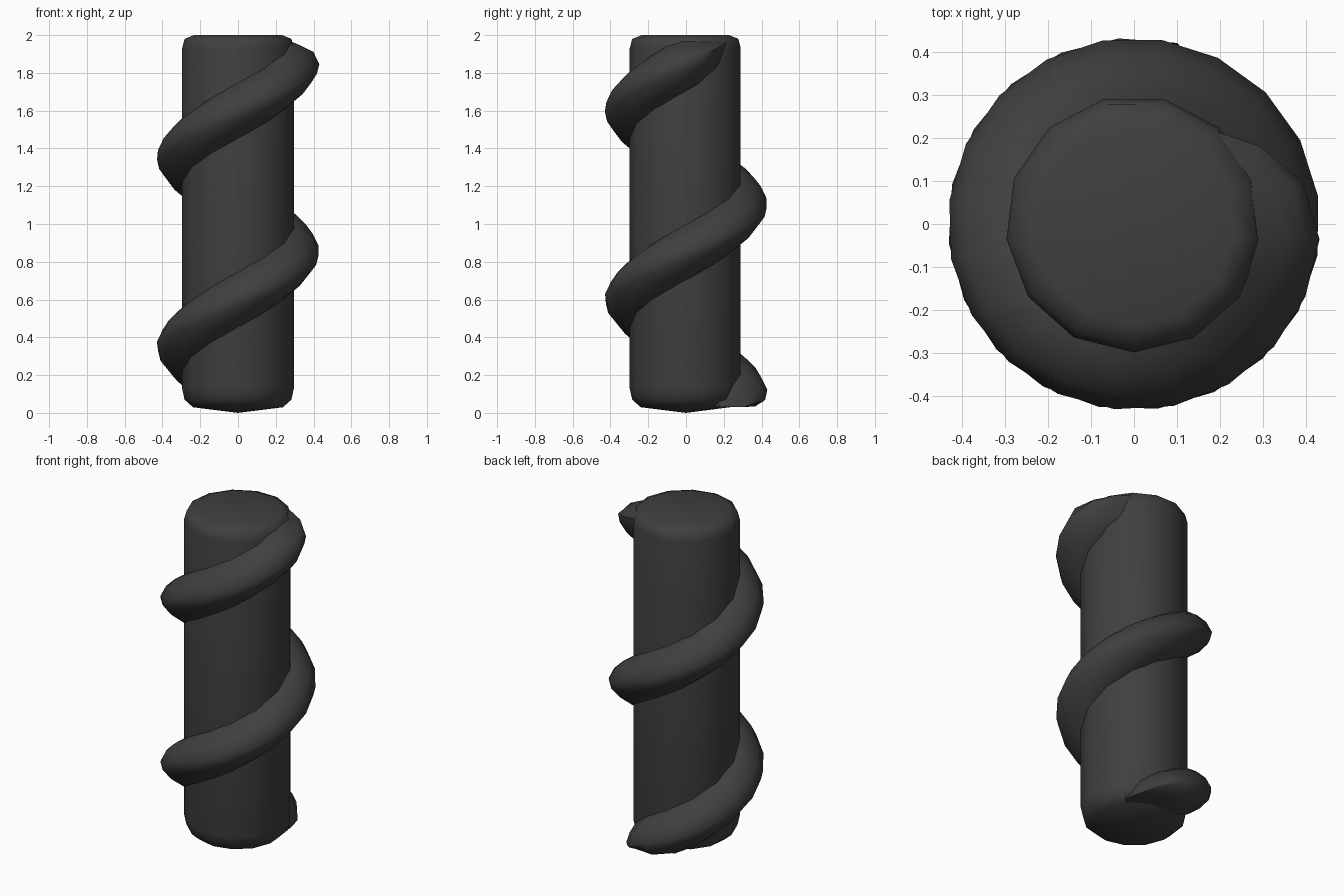
import bpy, bmesh
from math import cos, sin, radians

cube = bpy.data.objects.get("Cube")
if cube:
    bpy.data.objects.remove(cube)

COLOUR = (0.05, 0.05, 0.05, 1)
mat = bpy.data.materials.new("dark_grey")
mat.use_nodes = True
mat.diffuse_color = COLOUR
bsdf = mat.node_tree.nodes["Principled BSDF"]
bsdf.inputs["Base Color"].default_value = COLOUR
bsdf.inputs["Roughness"].default_value = 0.8


def finish(name, bm):
    bmesh.ops.recalc_face_normals(bm, faces=bm.faces)
    mesh = bpy.data.meshes.new(name)
    bm.to_mesh(mesh)
    bm.free()
    mesh.materials.append(mat)
    obj = bpy.data.objects.new(name, mesh)
    bpy.context.collection.objects.link(obj)
    bpy.ops.object.select_all(action='DESELECT')
    obj.select_set(True)
    bpy.context.view_layer.objects.active = obj
    bpy.ops.object.shade_smooth_by_angle(angle=radians(60))
    return obj


def bridge(bm, a, b, closed=True):
    n = len(a)
    for i in range(n if closed else n - 1):
        j = (i + 1) % n
        bm.faces.new((a[i], a[j], b[j], b[i]))


# Shaft: low-sided cylinder with softened rims and a shallow pointed base
SIDES = 13
bm = bmesh.new()
rings = []
for r, z in [(0.24, 0.03), (0.285, 0.07), (0.298, 0.13),
             (0.298, 1.93), (0.285, 1.98), (0.235, 2.0)]:
    rings.append([bm.verts.new((r * cos(a), r * sin(a), z))
                  for a in (radians(76 + 360 * i / SIDES) for i in range(SIDES))])
for low, high in zip(rings, rings[1:]):
    bridge(bm, low, high)
tip = bm.verts.new((0, 0, 0))
for i in range(SIDES):
    bm.faces.new((tip, rings[0][(i + 1) % SIDES], rings[0][i]))
bm.faces.new(rings[-1])
finish("shaft", bm)

# Thread: rounded section swept for two turns, fading out at both ends
SECTION = [(0.22, -0.16), (0.30, -0.145), (0.37, -0.10), (0.42, -0.04),
           (0.432, 0.01), (0.40, 0.075), (0.35, 0.12), (0.30, 0.145), (0.22, 0.16)]
START, END, STEP = 40, 770, 18.25
bm = bmesh.new()
loops = []
for k in range(round((END - START) / STEP) + 1):
    deg = START + k * STEP
    a = radians(deg)
    mid = 0.1 + (deg - 90) / 360
    fade = max(0.0, min(1.0, (deg - START) / 36, (END - deg) / 45))
    loop = []
    for r, dz in SECTION:
        rr = 0.22 + (r - 0.22) * (0.3 + 0.7 * fade)
        z = min(mid + dz, 1.995 - max(0, rr - 0.22) * 0.45)
        z = max(z, 0.03 + max(0, rr - 0.36) * 0.5)
        loop.append(bm.verts.new((rr * cos(a), rr * sin(a), z)))
    loops.append(loop)
for low, high in zip(loops, loops[1:]):
    bridge(bm, low, high)
bm.faces.new(loops[0])
bm.faces.new(loops[-1])
finish("spiral_thread", bm)
